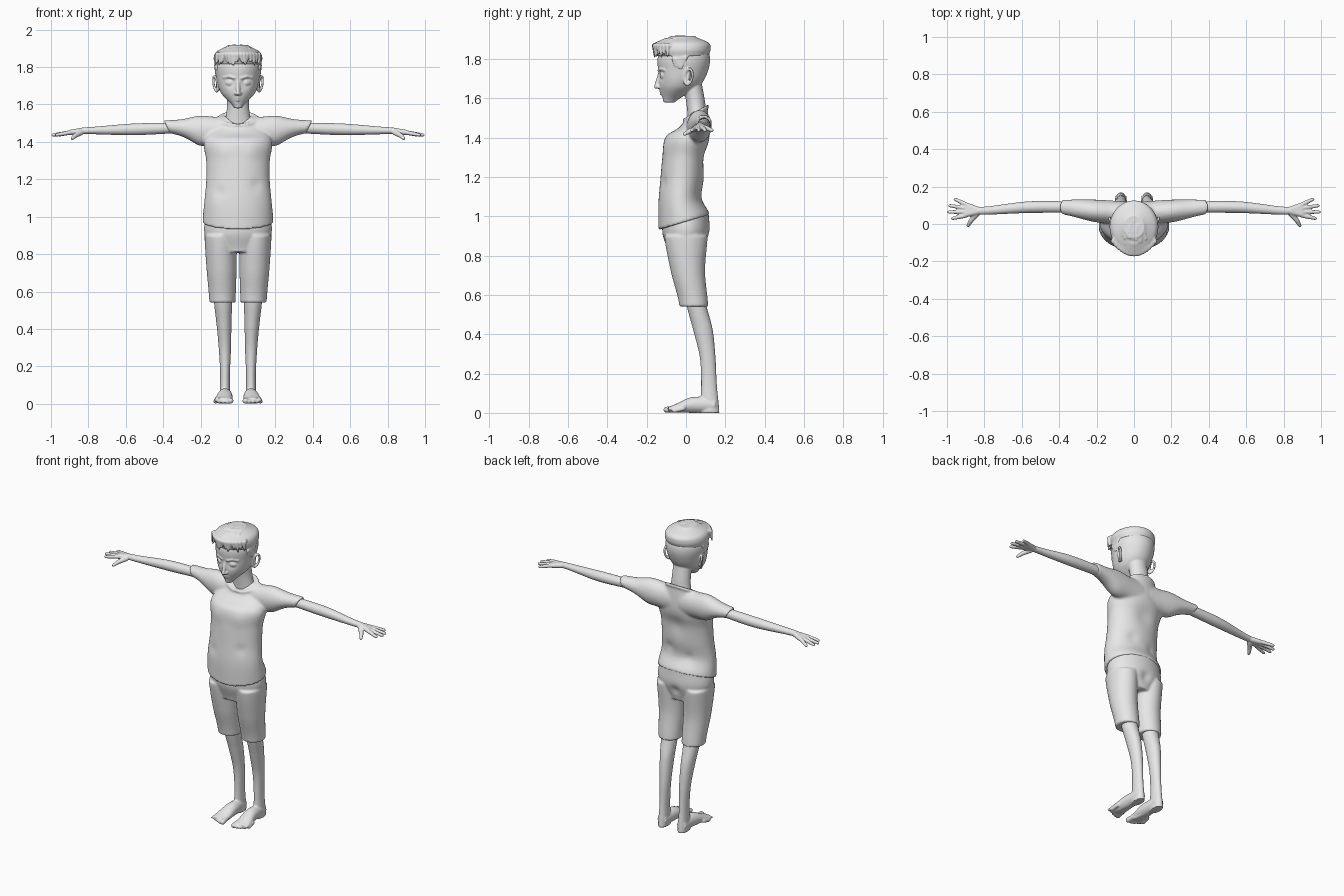
import bpy, bmesh, math, random
from mathutils import Vector

if "Cube" in bpy.data.objects:
    bpy.data.objects.remove(bpy.data.objects["Cube"])
random.seed(4)

grey = bpy.data.materials.new("plain_grey")
grey.use_nodes = True
grey.diffuse_color = (0.8, 0.8, 0.8, 1)
grey.node_tree.nodes["Principled BSDF"].inputs["Base Color"].default_value = grey.diffuse_color


def track(keys, t):
    """Smooth value at t along evenly spaced keys; a single number stays constant."""
    if not isinstance(keys, tuple):
        return keys
    last = len(keys) - 1
    i = min(int(t * last), last - 1)
    s = t * last - i
    before, start, end, after = (keys[min(max(i + k, 0), last)] for k in (-1, 0, 1, 2))
    leave, arrive = (end - before) / 2, (after - start) / 2
    ease = s * s * (3 - 2 * s)
    return start + ease * (end - start) + s * (1 - s) * ((1 - s) * leave - s * arrive)


def loft(bm, axis, low, high, u, v, wide, deep, tilt=0, sides=64, steps=30):
    """Oval rings along an axis; centre, radii and tilt follow their keys."""
    rings = []
    for step in range(steps + 1):
        t = step / steps
        ring = []
        for k in range(sides):
            angle = math.tau * k / sides
            side = track(wide, t) * math.cos(angle)
            rise = track(deep, t) * math.sin(angle)
            along = low + (high - low) * t + track(tilt, t) * rise
            a, b = track(u, t) + side, track(v, t) + rise
            ring.append(bm.verts.new({"X": (along, a, b), "Y": (a, along, b), "Z": (a, b, along)}[axis]))
        rings.append(ring)
    for lower, upper in zip(rings, rings[1:]):
        for k in range(sides):
            bm.faces.new((lower[k - 1], lower[k], upper[k], upper[k - 1]))
    bm.faces.new(rings[0])
    bm.faces.new(rings[-1])


def hull(bm, *balls, count=60):
    """Convex skin around balls given as x, y, z, radius."""
    verts = []
    for x, y, z, radius in balls:
        for k in range(count):
            h = 1 - (2 * k + 1) / count
            ring, turn = math.sqrt(1 - h * h), k * math.pi * (3 - math.sqrt(5))
            spot = Vector((ring * math.cos(turn), ring * math.sin(turn), h))
            verts.append(bm.verts.new(Vector((x, y, z)) + radius * spot))
    bmesh.ops.convex_hull(bm, input=verts)
    loose = [vert for vert in verts if vert.is_valid and not vert.link_faces]
    bmesh.ops.delete(bm, geom=loose, context="VERTS")


def chain(bm, *balls):
    """Rounded links from ball to ball."""
    for first, second in zip(balls, balls[1:]):
        hull(bm, first, second)


def hoop(bm, centre, across, up, radius, count=20):
    """Closed oval cord."""
    cord = []
    for k in range(count + 1):
        angle = math.tau * k / count
        spot = Vector(centre) + Vector(across) * math.cos(angle) + Vector(up) * math.sin(angle)
        cord.append((*spot, radius))
    chain(bm, *cord)


def mirror(bm, core=()):
    """Repeat everything except the core on the other side."""
    verts = [vert for vert in bm.verts if vert not in core]
    edges = {edge for vert in verts for edge in vert.link_edges}
    faces = {face for vert in verts for face in vert.link_faces}
    copy = bmesh.ops.duplicate(bm, geom=verts + list(edges) + list(faces))
    for item in copy["geom"]:
        if isinstance(item, bmesh.types.BMVert):
            item.co.x *= -1


def push(bm, centre, radius, depth):
    """Soft push along y around a point."""
    for vert in bm.verts:
        distance = (vert.co - Vector(centre)).length / radius
        vert.co.y += depth * math.exp(-distance * distance)


def finish(bm, name, voxel, smooth):
    """Fuse the overlapping pieces into one soft surface."""
    bmesh.ops.recalc_face_normals(bm, faces=bm.faces[:])
    mesh = bpy.data.meshes.new(name)
    bm.to_mesh(mesh)
    bm.free()
    mesh.materials.append(grey)
    mesh.shade_smooth()
    part = bpy.data.objects.new(name, mesh)
    bpy.context.collection.objects.link(part)
    fuse = part.modifiers.new("fuse", "REMESH")
    fuse.mode, fuse.voxel_size, fuse.use_smooth_shade = "VOXEL", voxel, True
    soft = part.modifiers.new("soften", "SMOOTH")
    soft.factor, soft.iterations = 0.5, smooth


# Shirt: sleeves, trunk, collar and a few soft folds
bm = bmesh.new()
loft(bm, "X", .03, .38, u=(.06, .07, .09), v=(1.45, 1.46, 1.48),
     wide=(.06, .06, .04), deep=(.09, .08, .08, .05, .035), tilt=(0, 0, .5))
mirror(bm)
loft(bm, "Z", .97, 1.52, u=0, v=(-.01, -.03, -.02, -.01, .01, .05),
     wide=(.19, .18, .17, .17, .18, .1), deep=(.13, .11, .11, .11, .11, .06), tilt=(.3, .1, 0, 0, 0, .6))
hoop(bm, (0, .05, 1.525), (.1, 0, 0), (0, .06, .035), .009)
for side in (-1, 1):
    push(bm, (side * .08, -.11, 1.35), .05, -.006)
    push(bm, (side * .1, -.12, 1.15 + side * .02), .03, .007)
    push(bm, (side * .07, .08, 1.12 + side * .02), .03, -.008)
push(bm, (0, .1, 1.3), .06, -.012)
finish(bm, "shirt", .008, 3)

# Shorts: legs and seat
bm = bmesh.new()
loft(bm, "Z", .54, .9, u=(.083, .088, .094), v=(.04, .01, 0), wide=(.07, .08, .085), deep=(.073, .087, .11))
mirror(bm)
loft(bm, "Z", .81, 1.02, u=0, v=0, wide=(.13, .18, .17), deep=(.09, .12, .115))
push(bm, (0, .13, .88), .03, -.018)
finish(bm, "shorts", .007, 3)

# Arms, palms, fingers and thumbs
bm = bmesh.new()
loft(bm, "X", .3, .82, u=(.09, .09, .07), v=(1.475, 1.467, 1.46), wide=(.03, .031, .021), deep=(.028, .031, .018))
hull(bm, (.82, .07, 1.46, .018), (.9, .05, 1.45, .014), (.89, .1, 1.45, .013))
for i in range(4):
    root = Vector((.9, .045 + .02 * i, 1.45))
    tip = Vector((.99 - .012 * (i - 1.3) ** 2, .03 + .034 * i, 1.437))
    chain(bm, (*root, .012), (*root.lerp(tip, .5), .011), (*tip, .009))
chain(bm, (.84, .055, 1.45, .016), (.87, .02, 1.434, .013), (.887, -.008, 1.418, .009))
mirror(bm)
finish(bm, "arms", .004, 3)

# Legs, feet and toes
bm = bmesh.new()
loft(bm, "Z", 0, .57, u=(.07, .07, .08), v=(.12, .117, .11, .085, .05),
     wide=(.03, .026, .032, .04, .05), deep=(.05, .04, .04, .05, .05))
loft(bm, "Y", -.09, .15, u=(.08, .07, .07), v=(.02, .04, .04), wide=(.05, .04, .03), deep=(.012, .04, .035))
hull(bm, (.05, -.05, .016, .015), (.09, -.05, .016, .015), (.07, .12, .016, .015))
for i in range(5):
    x, y, radius = .04 + .02 * i, -.1 + i * i / 400, .012 if i else .016
    hull(bm, (x * .9 + .008, y + .045, .022, radius), (x, y, radius, radius))
mirror(bm)
finish(bm, "legs", .005, 3)

# Skull with eye sockets, then neck, nose and chin
bm = bmesh.new()
loft(bm, "Z", 1.58, 1.9, u=0, v=(-.085, -.035, -.015, -.01, 0),
     wide=(.02, .09, .115, .12, .07), deep=(.03, .1, .127, .13, .08))
for side in (-1, 1):
    push(bm, (side * .043, -.13, 1.718), .024, .014)
loft(bm, "Z", 1.45, 1.7, u=0, v=(.06, .05, .03), wide=(.08, .06, .06), deep=.048)
hull(bm, (0, -.134, 1.725, .009), (0, -.15, 1.66, .0125))
hull(bm, (0, -.098, 1.596, .018), (0, -.09, 1.6, .022))
core = set(bm.verts)

# Ears, eyelids, brows, lips and nostrils on both sides
hoop(bm, (.12, .012, 1.71), (.01, .02, 0), (.006, .005, .04), .007)
hull(bm, (.112, .015, 1.74, .009), (.108, .005, 1.68, .009))
hull(bm, (.041, -.113, 1.716, .02), (.05, -.108, 1.716, .019))
chain(bm, (.02, -.137, 1.742, .008), (.045, -.129, 1.75, .008), (.075, -.108, 1.745, .008))
hull(bm, (0, -.129, 1.638, .008), (.022, -.118, 1.633, .005))
hull(bm, (0, -.126, 1.624, .008), (.018, -.116, 1.629, .006))
hull(bm, (.013, -.14, 1.658, .009), (0, -.14, 1.66, .01))
mirror(bm, core)
finish(bm, "head", .0045, 2)

# Hair: sideburns, cap, fringe and swept tufts
bm = bmesh.new()
hull(bm, (.11, -.06, 1.8, .012), (.107, -.055, 1.765, .008), (.113, -.025, 1.755, .008), (.116, 0, 1.81, .012))
mirror(bm)
loft(bm, "Z", 1.815, 1.917, u=0, v=-.015, wide=(.124, .13, .115, .055), deep=(.13, .14, .13, .06))
for i in range(15):
    t = i / 7 - 1
    bend = t * t / 15
    chain(bm, (t * .085, bend - .1, 1.89 - bend / 3, .018), (t * .11, bend - .16, 1.868, .014),
          (t * .114 + random.uniform(-.01, .01), bend - .162, random.uniform(1.81, 1.83), .004))
for i in range(46):
    angle, reach = random.uniform(0, math.tau), random.uniform(.15, .95)
    x, y = .1 * reach * math.cos(angle), .105 * reach * math.sin(angle) - .015
    z = 1.91 - .04 * reach ** 3
    hull(bm, (x, y, z, .011), (x * 1.12 + random.uniform(-.01, .01), y - .035, z + .012 - .02 * reach, .003))
finish(bm, "hair", .0045, 1)
